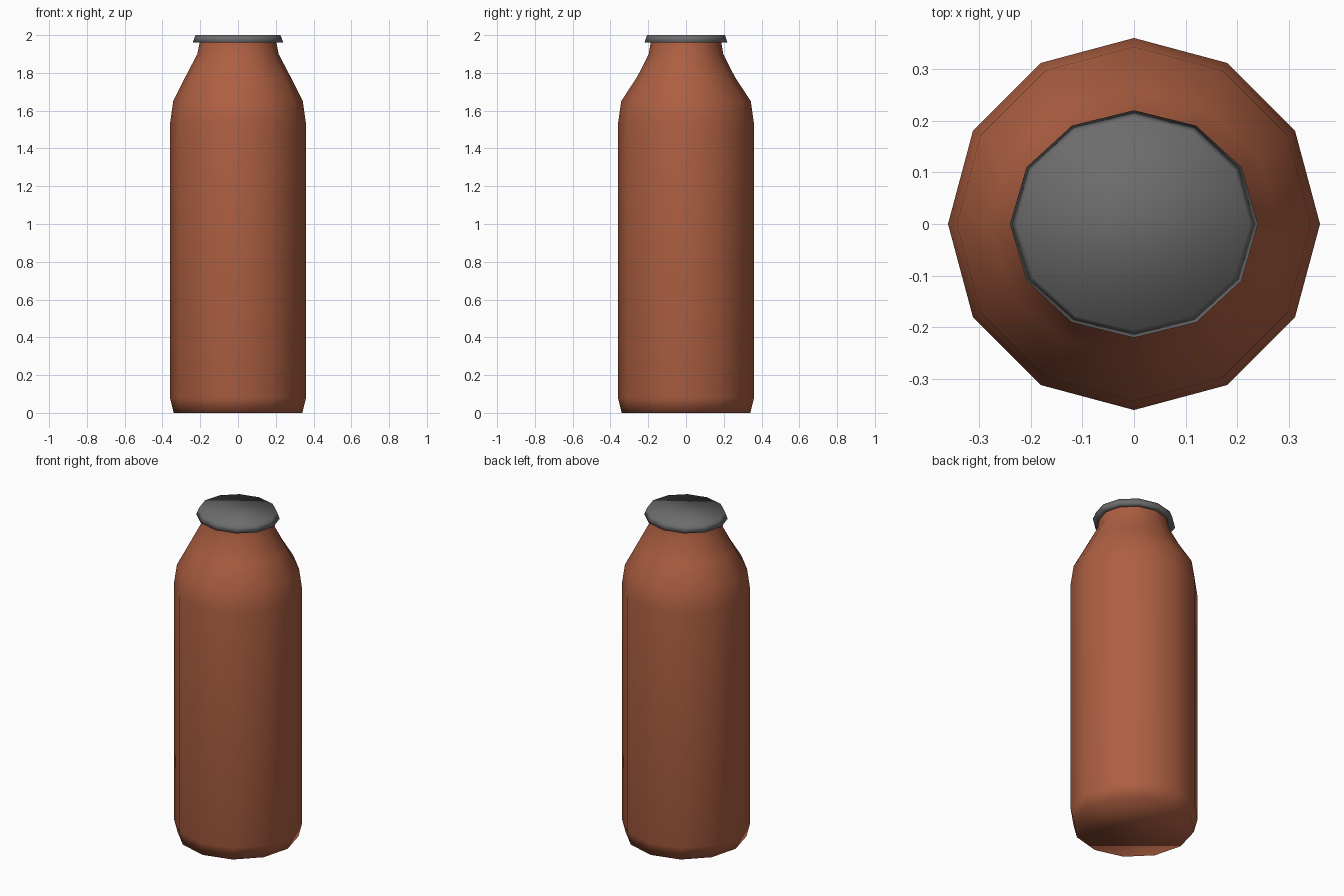
import bpy, bmesh, math

if "Cube" in bpy.data.objects:
    bpy.data.objects.remove(bpy.data.objects["Cube"])

SIDES = 12

def material(name, color):
    m = bpy.data.materials.new(name)
    m.diffuse_color = (*color, 1.0)
    m.use_nodes = True
    m.node_tree.nodes["Principled BSDF"].inputs["Base Color"].default_value = m.diffuse_color
    return m

def loft(name, rings, mat, cap_bottom=False, cap_top=False):
    """Stack 12-sided elliptical rings given as (z, x radius, y radius)."""
    bm = bmesh.new()
    loops = []
    for z, rx, ry in rings:
        loops.append([bm.verts.new((rx * math.cos(a), ry * math.sin(a), z))
                      for a in (2 * math.pi * i / SIDES for i in range(SIDES))])
    for low, high in zip(loops, loops[1:]):
        for i in range(SIDES):
            j = (i + 1) % SIDES
            bm.faces.new((low[i], low[j], high[j], high[i]))
    if cap_bottom:
        bm.faces.new(loops[0][::-1])
    if cap_top:
        bm.faces.new(loops[-1])
    for f in bm.faces:
        f.smooth = True
    mesh = bpy.data.meshes.new(name)
    bm.to_mesh(mesh)
    bm.free()
    mesh.materials.append(mat)
    ob = bpy.data.objects.new(name, mesh)
    bpy.context.collection.objects.link(ob)
    return ob

brown = material("terracotta brown", (0.42, 0.115, 0.054))
grey = material("dark grey", (0.15, 0.15, 0.15))

# Bottle body: chamfered foot, straight wall, sloping shoulder, slightly oval neck
loft("bottle_body", [
    (0.00, 0.34, 0.34),
    (0.08, 0.36, 0.36),
    (1.53, 0.36, 0.36),
    (1.65, 0.343, 0.343),
    (1.78, 0.278, 0.258),
    (1.90, 0.215, 0.197),
    (1.96, 0.203, 0.187),
], brown, cap_bottom=True)

# Cap: underside lip out from the neck, tapered rim, flat top
loft("bottle_cap", [
    (1.96, 0.203, 0.187),
    (1.96, 0.24, 0.22),
    (2.00, 0.225, 0.206),
], grey, cap_top=True)
